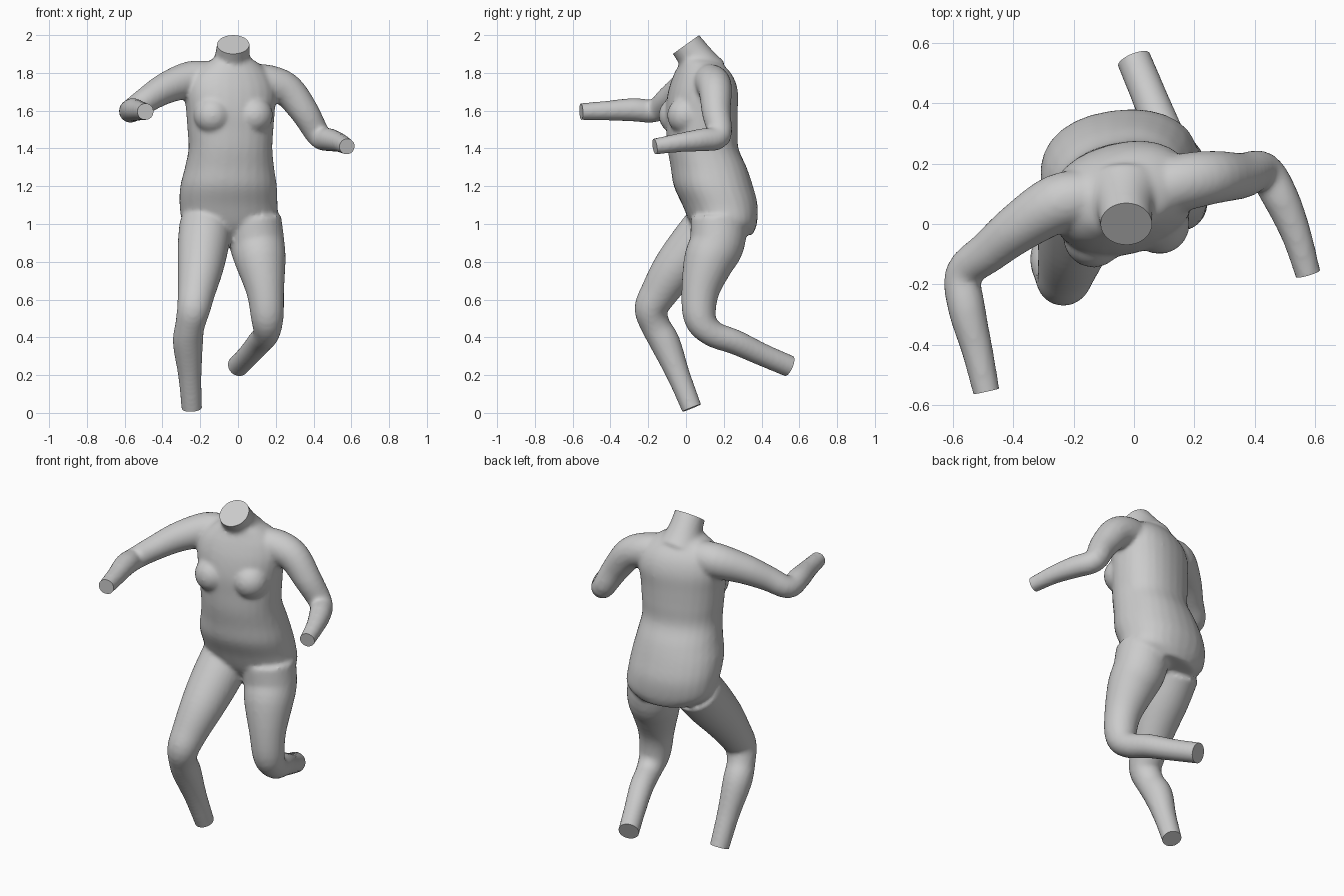
import bpy, bmesh, math
from mathutils import Vector, Matrix

if "Cube" in bpy.data.objects:
    bpy.data.objects.remove(bpy.data.objects["Cube"])

SIDES = 28
bm = bmesh.new()
cuts = []  # (point, normal) of each flat cut end


def loft(rings):
    """Skin a list of vertex rings and cap both ends."""
    rows = [[bm.verts.new(p) for p in ring] for ring in rings]
    for a, b in zip(rows, rows[1:]):
        for i in range(SIDES):
            j = (i + 1) % SIDES
            bm.faces.new((a[i], a[j], b[j], b[i]))
    bm.faces.new(rows[0][::-1])
    bm.faces.new(rows[-1])


def spline(keys, steps=4):
    """Catmull-Rom through tuples of any length."""
    k = [Vector(p) for p in keys]
    k = [k[0] * 2 - k[1]] + k + [k[-1] * 2 - k[-2]]
    out = []
    for i in range(1, len(k) - 2):
        p0, p1, p2, p3 = k[i - 1:i + 3]
        for s in range(steps):
            t = s / steps
            out.append(0.5 * (2 * p1 + (p2 - p0) * t + (2 * p0 - 5 * p1 + 4 * p2 - p3) * t * t
                              + (3 * p1 - p0 - 3 * p2 + p3) * t ** 3))
    return out + [k[-2]]


def limb(keys, normal=None):
    """Round tube through (x, y, z, radius); runs past its end, which is cut flat later."""
    end = Vector(keys[-1][:3])
    n = Vector(normal or end - Vector(keys[-2][:3])).normalized()
    cuts.append((end, n))
    pts = spline(keys)
    pts.append(Vector((*(end + n * 0.04), keys[-1][3])))
    pos = [Vector(p[:3]) for p in pts]
    rings = []
    side = Vector((1, 0, 0))
    for i, p in enumerate(pos):
        t = (pos[min(i + 1, len(pos) - 1)] - pos[max(i - 1, 0)]).normalized()
        side = (side - t * side.dot(t)).normalized()
        up = t.cross(side)
        rings.append([p + pts[i][3] * (side * math.cos(a) + up * math.sin(a))
                      for a in (2 * math.pi * k / SIDES for k in range(SIDES))])
    loft(rings)


# Torso: (z, centre x, centre y, half width, half depth, yaw in degrees)
torso = [(.94, -.04, .21, .17, .14, 8), (1.0, -.04, .2, .25, .172, 8), (1.1, -.05, .18, .26, .196, 8),
         (1.2, -.05, .145, .256, .207, 8), (1.3, -.045, .12, .236, .198, 10), (1.4, -.04, .09, .222, .184, 12),
         (1.5, -.04, .085, .228, .184, 14), (1.6, -.04, .083, .236, .184, 15), (1.7, -.04, .09, .245, .175, 16),
         (1.78, -.04, .09, .22, .15, 16), (1.84, -.035, .08, .16, .115, 14), (1.875, -.03, .06, .1, .085, 8)]
rings = []
for z, cx, cy, rx, ry, yaw in spline(torso):
    rot = Matrix.Rotation(math.radians(yaw), 3, 'Z')
    ring = []
    for k in range(SIDES):
        a = 2 * math.pi * k / SIDES
        c, s = math.cos(a), math.sin(a)
        p = Vector((rx * math.copysign(abs(c) ** .9, c), ry * math.copysign(abs(s) ** .9, s), 0))
        ring.append(rot @ p + Vector((cx, cy, z)))
    rings.append(ring)
loft(rings)

# Chest
for c in ((-.135, -.045, 1.575), (.085, .0, 1.575)):
    bmesh.ops.create_uvsphere(bm, u_segments=24, v_segments=16, radius=.1, matrix=Matrix.Translation(c))

# Neck
limb([(-.03, .09, 1.8, .13), (-.03, .05, 1.88, .095), (-.025, 0, 1.95, .086)], (0, -.58, .81))

# Arms
limb([(-.13, .09, 1.77, .09), (-.25, .07, 1.765, .097), (-.38, -.01, 1.72, .083), (-.48, -.09, 1.66, .07),
      (-.565, -.165, 1.6, .062), (-.555, -.28, 1.605, .062), (-.52, -.42, 1.6, .052), (-.49, -.555, 1.595, .045)])
limb([(.06, .11, 1.76, .09), (.17, .14, 1.745, .095), (.265, .155, 1.705, .088), (.355, .16, 1.59, .076),
      (.43, .175, 1.465, .064), (.49, .08, 1.445, .06), (.54, -.04, 1.43, .05), (.577, -.165, 1.41, .043)])

# Legs
limb([(-.17, .14, 1.0, .14), (-.185, .04, .88, .135), (-.2, -.06, .76, .12), (-.22, -.14, .64, .1),
      (-.235, -.185, .55, .088), (-.255, -.16, .46, .078), (-.265, -.11, .37, .08),
      (-.255, -.04, .2, .062), (-.245, .03, .026, .054)])
limb([(.08, .175, 1.02, .15), (.1, .165, .9, .146), (.12, .12, .8, .134), (.145, .075, .64, .1),
      (.155, .075, .5, .086), (.15, .14, .42, .07), (.115, .26, .375, .066), (.06, .4, .31, .06),
      (0, .545, .248, .058)])

# Fuse everything into one skin
bmesh.ops.recalc_face_normals(bm, faces=bm.faces)
mesh = bpy.data.meshes.new("body")
bm.to_mesh(mesh)
bm.free()
body = bpy.data.objects.new("body", mesh)
bpy.context.collection.objects.link(body)
rem = body.modifiers.new("fuse", 'REMESH')
rem.mode = 'VOXEL'
rem.voxel_size = .012
smo = body.modifiers.new("soften", 'SMOOTH')
smo.factor = .5
smo.iterations = 6
bpy.context.view_layer.update()
skin = bpy.data.meshes.new_from_object(body.evaluated_get(bpy.context.evaluated_depsgraph_get()))
body.modifiers.clear()
body.data = skin

# Flat cut ends at neck, wrists and ankles
bm = bmesh.new()
bm.from_mesh(skin)
for point, normal in cuts:
    faces = [f for f in bm.faces if (f.calc_center_median() - point).length < .13]
    geom = faces + list({e for f in faces for e in f.edges}) + list({v for f in faces for v in f.verts})
    bmesh.ops.bisect_plane(bm, geom=geom, plane_co=point, plane_no=normal, clear_outer=True)
bmesh.ops.holes_fill(bm, edges=[e for e in bm.edges if e.is_boundary], sides=0)
bmesh.ops.recalc_face_normals(bm, faces=bm.faces)
bm.to_mesh(skin)
bm.free()

bpy.context.view_layer.objects.active = body
body.select_set(True)
bpy.ops.object.shade_smooth_by_angle(angle=math.radians(45))
